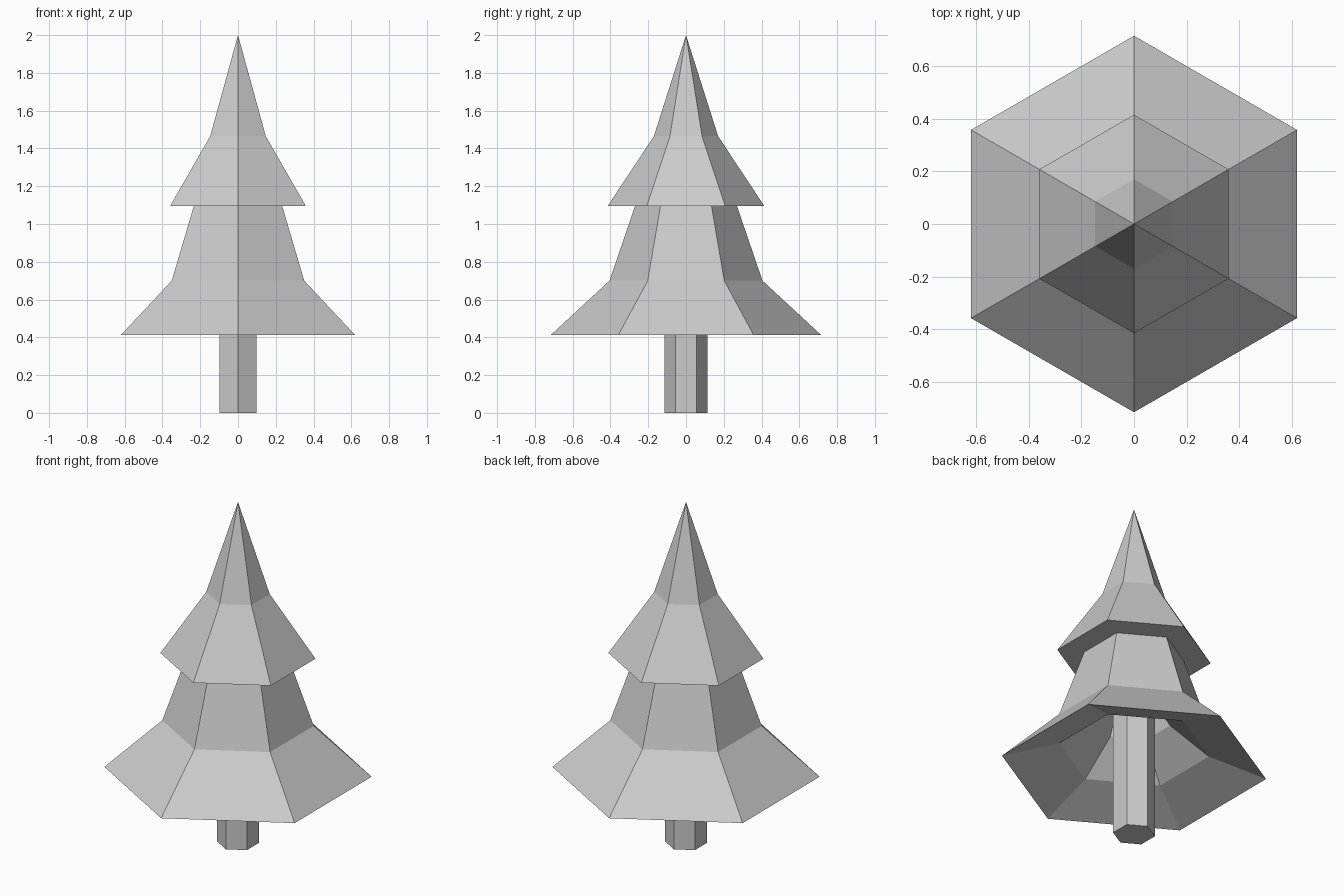
import bpy
import bmesh
from math import radians, cos, sin

if "Cube" in bpy.data.objects:
    bpy.data.objects.remove(bpy.data.objects["Cube"])

SIDES = 6


def lathe(name, profile):
    """Six-sided revolve of (radius, z) points; zero radius is a single tip."""
    bm = bmesh.new()
    rings = []
    for r, z in profile:
        if r == 0:
            rings.append([bm.verts.new((0, 0, z))] * SIDES)
        else:
            rings.append([bm.verts.new((r * cos(radians(90 + 60 * i)),
                                        r * sin(radians(90 + 60 * i)), z))
                          for i in range(SIDES)])
    for low, high in zip(rings, rings[1:]):
        for i in range(SIDES):
            j = (i + 1) % SIDES
            corners = list(dict.fromkeys((low[i], low[j], high[j], high[i])))
            bm.faces.new(corners)
    bmesh.ops.recalc_face_normals(bm, faces=bm.faces)
    mesh = bpy.data.meshes.new(name)
    bm.to_mesh(mesh)
    bm.free()
    obj = bpy.data.objects.new(name, mesh)
    bpy.context.collection.objects.link(obj)
    return obj


# Trunk, running up into the hollow of the foliage
lathe("trunk", [(0, 0), (0.113, 0), (0.113, 0.80), (0, 0.80)])

# Foliage: hollow underside, flared lower tier, flat ledge, upper tier and tip
lathe("foliage", [
    (0, 0.80), (0.16, 0.80), (0.195, 0.69), (0.405, 0.52),
    (0.715, 0.413), (0.405, 0.70), (0.27, 1.095),
    (0.415, 1.095), (0.17, 1.465), (0, 2.0),
])
